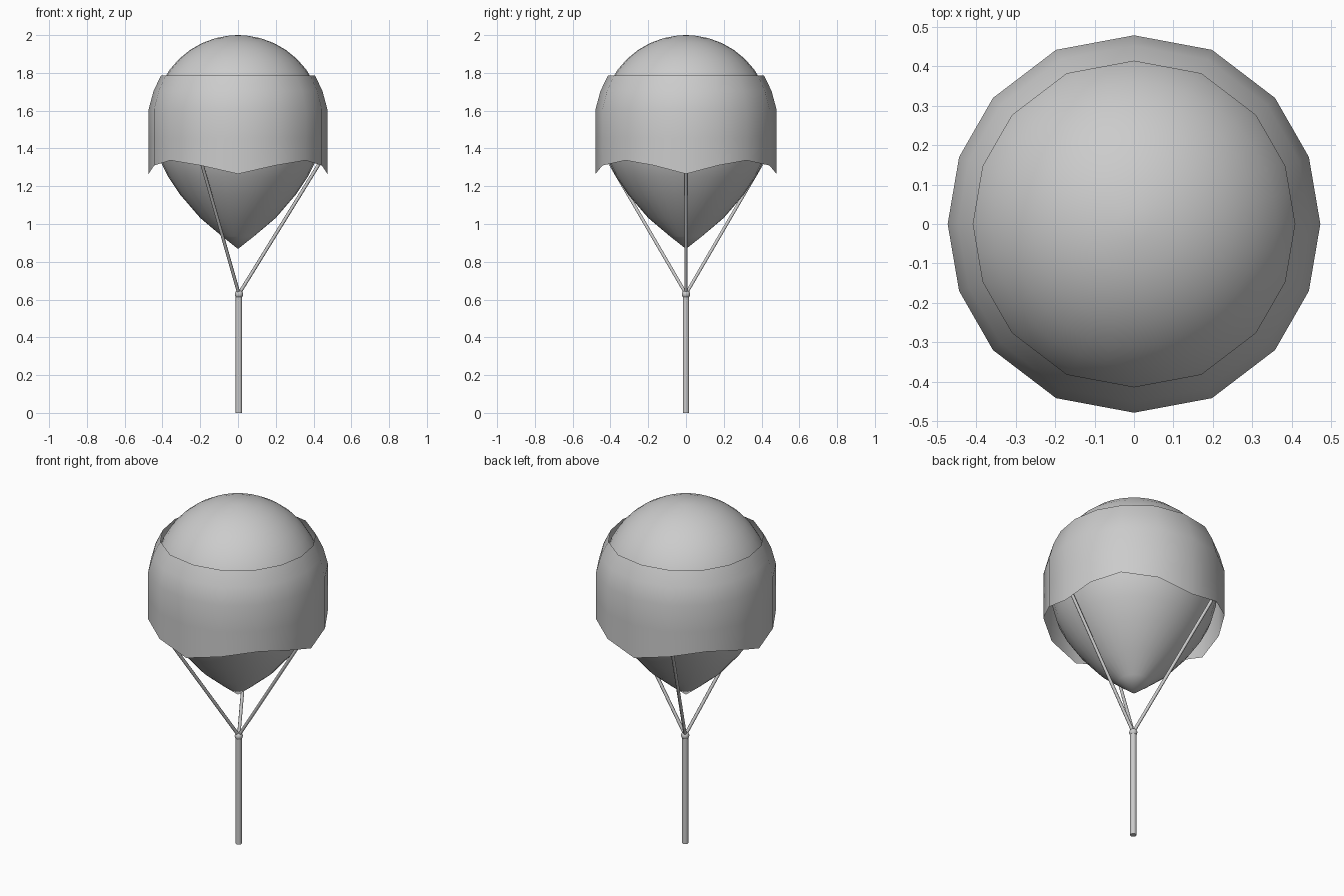
import bpy, bmesh, math
from mathutils import Vector

if "Cube" in bpy.data.objects:
    bpy.data.objects.remove(bpy.data.objects["Cube"])


def finish(name, bm, angle=50):
    bmesh.ops.recalc_face_normals(bm, faces=bm.faces[:])
    me = bpy.data.meshes.new(name)
    bm.to_mesh(me)
    bm.free()
    ob = bpy.data.objects.new(name, me)
    bpy.context.collection.objects.link(ob)
    bpy.ops.object.select_all(action='DESELECT')
    ob.select_set(True)
    bpy.context.view_layer.objects.active = ob
    bpy.ops.object.shade_smooth_by_angle(angle=math.radians(angle))
    return ob


def bridge(bm, a, b):
    n = len(a)
    for i in range(n):
        bm.faces.new((a[i], a[(i + 1) % n], b[(i + 1) % n], b[i]))


def rod(name, start, end, radius, sides):
    start, end = Vector(start), Vector(end)
    d = end - start
    bm = bmesh.new()
    bmesh.ops.create_cone(bm, cap_ends=True, segments=sides, radius1=radius,
                          radius2=radius, depth=d.length)
    m = d.to_track_quat('Z', 'Y').to_matrix().to_4x4()
    m.translation = (start + end) / 2
    bm.transform(m)
    return finish(name, bm)


# Balloon: pointed lower cone flowing into a spherical top
profile = [(0.085, 0.935), (0.2, 1.032), (0.306, 1.155), (0.37, 1.25), (0.41, 1.33), (0.436, 1.43)]
for k in range(0, 10):
    a = math.radians(-2 + k * 9.6)
    profile.append((0.449 * math.cos(a), 1.551 + 0.449 * math.sin(a)))
bm = bmesh.new()
N = 32
rings = [[bm.verts.new((r * math.cos(2 * math.pi * i / N), r * math.sin(2 * math.pi * i / N), z))
          for i in range(N)] for r, z in profile]
for lo, hi in zip(rings, rings[1:]):
    bridge(bm, lo, hi)
tip, crown = bm.verts.new((0, 0, 0.868)), bm.verts.new((0, 0, 2.0))
for i in range(N):
    j = (i + 1) % N
    bm.faces.new((tip, rings[0][j], rings[0][i]))
    bm.faces.new((crown, rings[-1][i], rings[-1][j]))
finish("balloon", bm)

# Open sixteen-sided skirt with a scalloped hem
quarter = [(0.473, 0, 1.265), (0.444, 0.17, 1.31), (0.358, 0.32, 1.337),
           (0.198, 0.442, 1.31), (0, 0.479, 1.265)]
half = quarter + [(-x, y, z) for x, y, z in quarter[-2::-1]]
outline = half + [(x, -y, z) for x, y, z in half[-2:0:-1]]
bm = bmesh.new()
rows = [[bm.verts.new((x, y, hem)) for x, y, hem in outline]]
for s, z in [(1.0, 1.455), (1.0, 1.608), (0.945, 1.705), (0.863, 1.785)]:
    rows.append([bm.verts.new((x * s, y * s, z)) for x, y, _ in outline])
for lo, hi in zip(rows, rows[1:]):
    bridge(bm, lo, hi)
finish("skirt", bm)

# Pole, knot and three cords
PX = 0.005
rod("pole", (PX, 0, 0), (PX, 0, 0.625), 0.017, 16)
bm = bmesh.new()
bmesh.ops.create_uvsphere(bm, u_segments=16, v_segments=10, radius=0.022)
bmesh.ops.translate(bm, verts=bm.verts[:], vec=(PX, 0, 0.628))
finish("knot", bm)
for i, end in enumerate([(0.443, 0, 1.34), (-0.195, 0.408, 1.33), (-0.195, -0.408, 1.33)]):
    rod(f"cord_{i + 1}", (PX, 0, 0.63), end, 0.009, 8)
